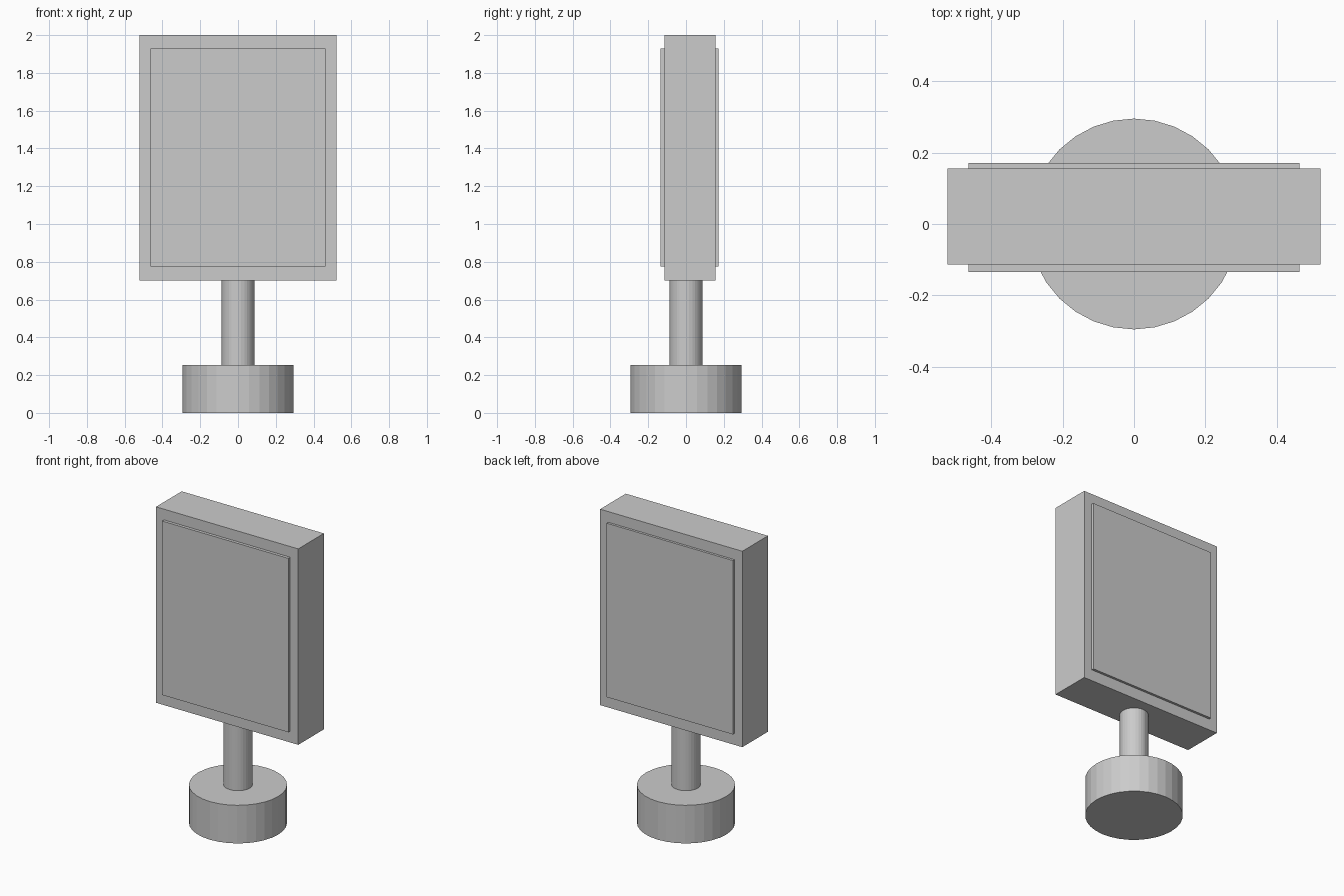
import bpy

if "Cube" in bpy.data.objects:
    bpy.data.objects.remove(bpy.data.objects["Cube"])


def box(name, lo, hi):
    """Axis-aligned box between two corners."""
    bpy.ops.mesh.primitive_cube_add(size=1, location=[(a + b) / 2 for a, b in zip(lo, hi)])
    ob = bpy.context.object
    ob.name = name
    ob.scale = [b - a for a, b in zip(lo, hi)]
    bpy.ops.object.transform_apply(location=False, rotation=False, scale=True)
    return ob


def cylinder(name, radius, z0, z1):
    """Upright 32-sided cylinder on the z axis."""
    bpy.ops.mesh.primitive_cylinder_add(vertices=32, radius=radius, depth=z1 - z0,
                                        location=(0, 0, (z0 + z1) / 2))
    bpy.context.object.name = name
    return bpy.context.object


# Round foot and post
cylinder("base", 0.295, 0.0, 0.253)
cylinder("post", 0.087, 0.253, 0.70)

# Sign cabinet, set slightly behind the post axis
FRONT, BACK = -0.114, 0.155
box("sign_cabinet", (-0.522, FRONT, 0.70), (0.522, BACK, 2.0))

# Raised display panel on each face
for name, y0, y1 in (("front_panel", FRONT - 0.02, FRONT), ("back_panel", BACK, BACK + 0.016)):
    box(name, (-0.463, y0, 0.775), (0.463, y1, 1.929))
